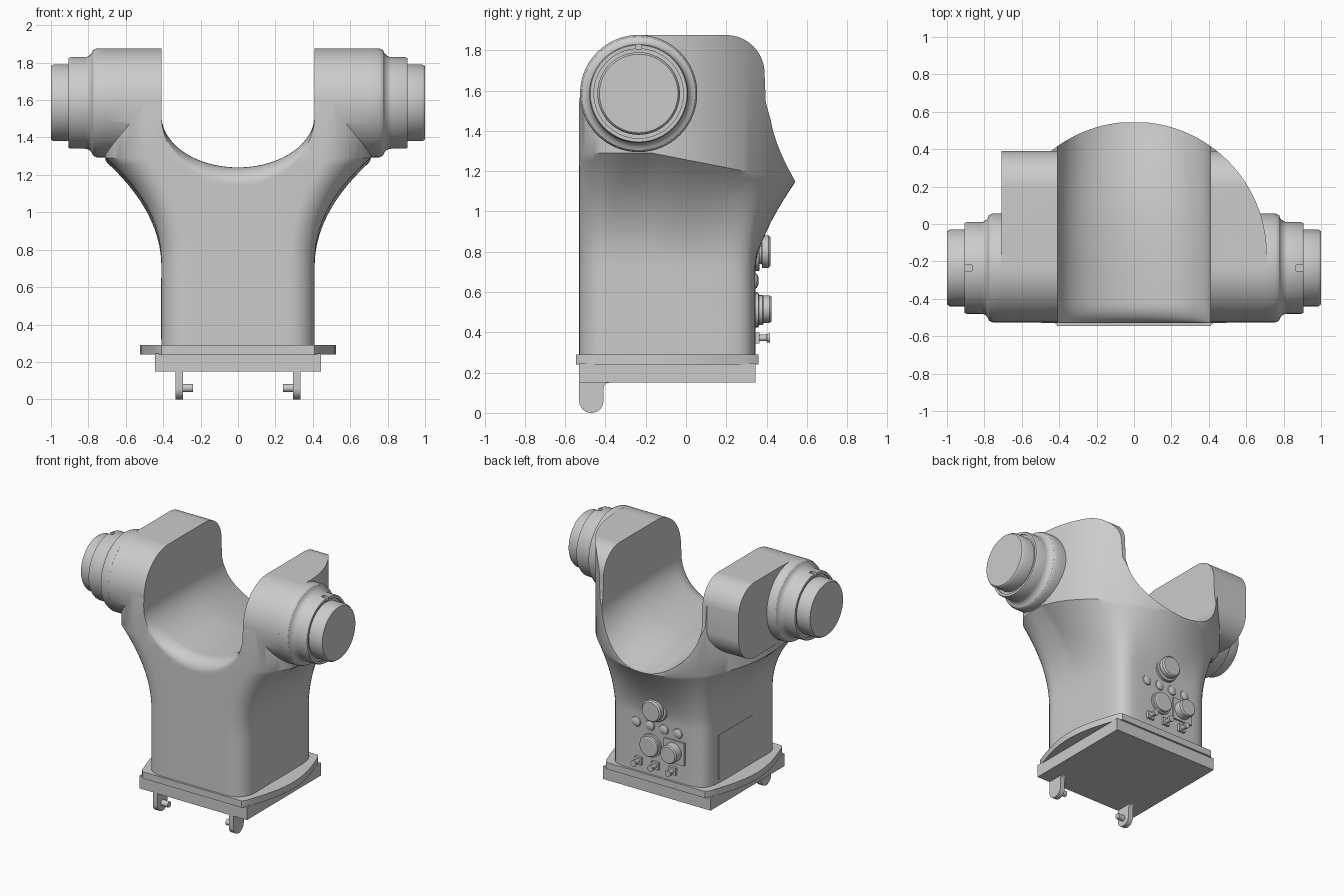
import bpy, bmesh
from math import sin, cos, pi, sqrt

if "Cube" in bpy.data.objects:
    bpy.data.objects.remove(bpy.data.objects["Cube"])

AY, AZ = -0.235, 1.585          # tilt axis (runs along x)


def loft(name, rings, smooth=True):
    """Skin a list of equal-length closed rings and cap both ends."""
    bm = bmesh.new()
    vs = [[bm.verts.new(p) for p in ring] for ring in rings]
    n = len(vs[0])
    for a, b in zip(vs, vs[1:]):
        for i in range(n):
            j = (i + 1) % n
            bm.faces.new((a[i], a[j], b[j], b[i]))
    bm.faces.new(vs[0])
    bm.faces.new(vs[-1])
    bmesh.ops.recalc_face_normals(bm, faces=bm.faces[:])
    me = bpy.data.meshes.new(name)
    bm.to_mesh(me)
    bm.free()
    ob = bpy.data.objects.new(name, me)
    bpy.context.collection.objects.link(ob)
    if smooth:
        shade(ob)
    return ob


def activate(ob):
    bpy.ops.object.select_all(action='DESELECT')
    ob.select_set(True)
    bpy.context.view_layer.objects.active = ob


def shade(ob):
    activate(ob)
    bpy.ops.object.shade_smooth_by_angle(angle=0.55)


def boolean(ob, cutter, op):
    m = ob.modifiers.new(op, 'BOOLEAN')
    m.operation, m.object, m.solver = op, cutter, 'EXACT'
    activate(ob)
    bpy.ops.object.modifier_apply(modifier=m.name)
    bpy.data.objects.remove(cutter)


def arc(cx, cy, r, a0, a1, n=16):
    return [(cx + r * cos(a0 + (a1 - a0) * i / n), cy + r * sin(a0 + (a1 - a0) * i / n))
            for i in range(n + 1)]


def prism_x(name, yz, x0, x1, smooth=True):
    return loft(name, [[(x, y, z) for y, z in yz] for x in (x0, x1)], smooth)


def prism_z(name, xy, z0, z1):
    return loft(name, [[(x, y, z) for x, y in xy] for z in (z0, z1)])


def lathe(name, prof, place, n=48):
    """Revolve (axial, radius) pairs; place maps (axial, u, v) to a point."""
    return loft(name, [[place(a, r * cos(2 * pi * i / n), r * sin(2 * pi * i / n))
                        for i in range(n)] for a, r in prof])


def box(name, x0, x1, y0, y1, z0, z1):
    return prism_z(name, [(x0, y0), (x1, y0), (x1, y1), (x0, y1)], z0, z1)


# --- yoke body: rounded box flaring into a wide D-shaped outline -------------
def half_outline(w, r, back_radius):
    pts = [((w - r) * i / 6, -0.53, 0) for i in range(6)]
    pts += [(x, y, 0) for x, y in arc(w - r, -0.53 + r, r, -pi / 2, 0, 10)]
    y0 = -0.53 + r
    pts += [(w, y0 + (-0.17 - y0) * i / 6, 0) for i in range(1, 6)]
    for i in range(33):
        a = pi / 2 * i / 32
        q = back_radius(a)
        pts.append((q * cos(a), -0.17 + q * sin(a), sin(a)))
    return pts


low = half_outline(0.41, 0.135, lambda a: (abs(cos(a) / 0.41) ** 8 + abs(sin(a) / 0.515) ** 8) ** (-1 / 8))
top = half_outline(0.71, 0.24, lambda a: 0.71 + 0.006 * sin(a))


def body_ring(t, z=None):
    half = []
    for (x0, y0, k), (x1, y1, _) in zip(low, top):
        f = t ** (2.2 - 0.7 * k)
        h = z if z is not None else 0.72 + t * (0.57 - 0.14 * k)
        half.append((x0 + (x1 - x0) * f, y0 + (y1 - y0) * f, h))
    half[-1] = (0, half[-1][1], half[-1][2])
    return half + [(-x, y, h) for x, y, h in reversed(half[1:-1])]


body = loft("yoke_body", [body_ring(0, 0.26)] + [body_ring(i / 16) for i in range(17)]
            + [body_ring(1, 2.0)], False)

# squared back of the left arm
block = [(-0.3, 1.32)] + arc(0.189, 1.51, 0.2, -pi / 2, 0) + [(0.389, 1.95), (-0.3, 1.95)]
boolean(body, prism_x("arm_block", block, -0.708, -0.29, False), 'UNION')

# side profile that rounds the arm tops
side = ([(0.7, 0.1), (0.7, 1.3), (0.43, 1.42), (0.396, 1.54)] + arc(0.2, 1.685, 0.19, 0, pi / 2)
        + arc(AY, AZ, 0.29, pi / 2, pi, 24) + [(-0.535, 1.5), (-0.535, 0.1)])
boolean(body, prism_x("side_profile", side, -0.9, 0.9, False), 'INTERSECT')

# round arm fronts
front = arc(AY, AZ, 0.2906, 0, 2 * pi, 96)[:-1]
for s in (1, -1):
    boolean(body, prism_x("arm_front", front, s * 0.707, s * 0.3, False), 'UNION')


# U-shaped trough with a rounded front lip and a falling back lip
def trough_ring(y):
    s = min(max((-0.42 - y) / 0.11, 0), 1)
    zb = 1.24 - 0.09 * (1 - sqrt(1 - s * s)) - 0.09 * min(max(y, 0) / 0.5, 1.1) ** 1.5
    u = [(0.41 * cos(pi * i / 40), y, 1.52 - (1.52 - zb) * sin(pi * i / 40)) for i in range(41)]
    return u + [(-0.41, y, 2.2), (0.41, y, 2.2)]


ys = [-0.7] + [-0.53 + 0.11 * (1 - cos(pi / 2 * i / 8)) for i in range(9)] + [-0.2, 0] \
    + [0.1 * i for i in range(1, 8)]
boolean(body, loft("trough", [trough_ring(y) for y in ys], False), 'DIFFERENCE')
shade(body)

# --- trunnions on both arms -------------------------------------------------
tr = [(0.66, 0.285), (0.70, 0.285), (0.705, 0.291), (0.755, 0.291), (0.77, 0.285)]
tr += [(0.82 - 0.045 * cos(a), 0.29 - 0.045 * sin(a)) for a in (0.2, 0.6, 1.0, 1.3, pi / 2)]
tr += [(0.895, 0.245), (0.905, 0.24), (0.905, 0.222), (0.895, 0.222), (0.895, 0.205),
       (0.985, 0.205), (0.997, 0.198), (1.0, 0.195)]
for s, side_name in ((1, "right"), (-1, "left")):
    t = lathe("trunnion_" + side_name, tr, lambda a, u, v: (s * a, AY + u, AZ + v), 64)
    notch = box("notch", min(s * .865, s * .93), max(s * .865, s * .93),
                AY - .015, AY + .015, AZ + .222, AZ + .3)
    boolean(t, notch, 'DIFFERENCE')
    shade(t)

# --- base plates -------------------------------------------------------------
bulge = [(0.43 + 0.095 * sin(pi * i / 16), -0.52 + 0.855 * i / 16) for i in range(17)]
right_edge = [(0.41, -0.545)] + bulge + [(0.41, 0.36)]
prism_z("base_flange", right_edge + [(-x, y) for x, y in reversed(right_edge)], 0.24, 0.29)
box("base_plate", -0.445, 0.445, -0.53, 0.345, 0.15, 0.245)

# --- hinge lugs with pins ----------------------------------------------------
lug = [(-0.53, 0.155), (-0.53, 0.06)] + arc(-0.47, 0.06, 0.06, pi, 2 * pi, 20)[1:] \
    + [(-0.41, 0.12)] + arc(-0.38, 0.12, 0.03, pi, pi / 2, 6)[1:] + [(-0.38, 0.155)]
for s, side_name in ((1, "right"), (-1, "left")):
    prism_x("lug_" + side_name, lug, s * 0.295, s * 0.335)
    lathe("lug_pin_" + side_name, [(0.24, 0.022), (0.3, 0.022)],
          lambda a, u, v: (s * a, -0.47 + u, 0.06 + v), 24)


# --- rear control panel ------------------------------------------------------
def rear(name, x, z, prof, n=32):
    lathe(name, prof, lambda a, u, v: (x + u, a, z + v), n)


rear("large_knob_collar", 0.0, 0.80, [(0.33, 0.095), (0.362, 0.095), (0.366, 0.09)], 40)
rear("large_knob", 0.0, 0.80, [(0.33, 0.06), (0.375, 0.06), (0.378, 0.08), (0.41, 0.08), (0.42, 0.07)], 40)
rear("round_socket", 0.045, 0.51, [(0.33, 0.085), (0.36, 0.085), (0.362, 0.074), (0.38, 0.074), (0.385, 0.066)])
box("dial_plate", -0.235, -0.065, 0.33, 0.358, 0.43, 0.60)
rear("dial", -0.145, 0.515, [(0.34, 0.068), (0.415, 0.068), (0.425, 0.06)])
for i, x in enumerate((0.17, 0.055, -0.06, -0.175)):
    rear(f"button_{i}", x, 0.655, [(0.33, 0.038), (0.345, 0.038), (0.352, 0.034), (0.358, 0.022), (0.361, 0.008)], 24)
for i, x in enumerate((0.145, 0.005, -0.14)):
    box(f"switch_base_{i}", x - 0.028, x + 0.028, 0.33, 0.365, 0.345, 0.40)
    rear(f"switch_{i}", x, 0.372, [(0.36, 0.016), (0.40, 0.016), (0.402, 0.023), (0.418, 0.023)], 16)

# service hatch on the left flank
box("side_hatch", -0.413, -0.38, -0.2, 0.2, 0.32, 0.65)
